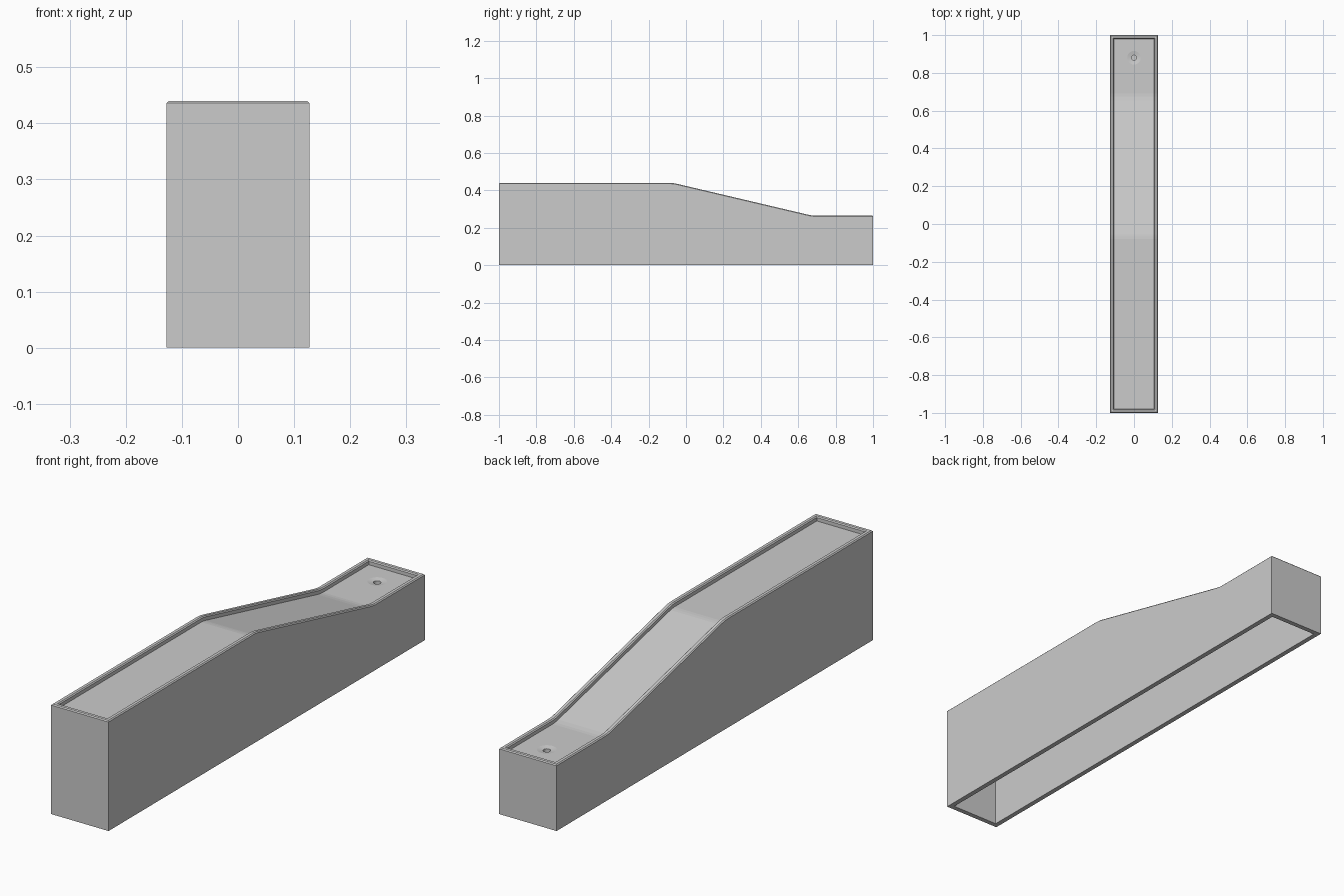
import bpy, bmesh, math

if "Cube" in bpy.data.objects:
    bpy.data.objects.remove(bpy.data.objects["Cube"])

HALF_W, WALL, BEVEL = 0.127, 0.02, 0.004
DEPTH, THICK = 0.018, 0.012
HOLE_Y, SEG = 0.88, 32
# side profile (y, z) with softened bends
PROFILE = [(-1, .44), (-.08, .44), (-.067, .4388), (-.055, .437),
           (.655, .2697), (.675, .2662), (.69, .265), (1, .265)]
N = len(PROFILE)


def ring(bm, inset, drop):
    """Loop round the plan; drop below the profile, or None for the ground."""
    pts = []
    for i, (y, z) in enumerate(PROFILE):
        y += inset if i == 0 else -inset if i == N - 1 else 0
        pts.append((y, 0 if drop is None else z - drop))
    x = HALF_W - inset
    return [bm.verts.new((x, y, z)) for y, z in pts] + \
           [bm.verts.new((-x, y, z)) for y, z in reversed(pts)]


def circle(bm, r, z):
    return [bm.verts.new((r * math.cos(2 * math.pi * k / SEG),
                          HOLE_Y + r * math.sin(2 * math.pi * k / SEG), z))
            for k in range(SEG)]


def bridge(bm, a, b, smooth=False):
    n = len(a)
    for k in range(n):
        j = (k + 1) % n
        bm.faces.new((a[k], a[j], b[j], b[k])).smooth = smooth


def panels(bm, loop, count):
    """Strips across the width between matching stations."""
    for i in range(count):
        bm.faces.new((loop[i], loop[i + 1], loop[2 * N - 2 - i], loop[2 * N - 1 - i]))


def make(name, bm):
    bmesh.ops.recalc_face_normals(bm, faces=bm.faces)
    me = bpy.data.meshes.new(name)
    bm.to_mesh(me)
    bm.free()
    bpy.context.collection.objects.link(bpy.data.objects.new(name, me))


bm = bmesh.new()

# hollow body: underside of floor, inner walls, outer walls, bevelled rim, recess
spec = [(WALL, DEPTH + THICK), (WALL, None), (0, None), (0, BEVEL), (BEVEL, 0),
        (WALL - BEVEL, 0), (WALL, BEVEL), (WALL, DEPTH)]
loops = [ring(bm, *s) for s in spec]
for a, b in zip(loops, loops[1:]):
    bridge(bm, a, b)

# hole: shallow dish and blind cup, open into the body below the floor
floor_z, under_z = PROFILE[-1][1] - DEPTH, PROFILE[-1][1] - DEPTH - THICK
dish = circle(bm, .036, floor_z)
lip = circle(bm, .014, floor_z - .004)
cup = circle(bm, .014, floor_z - .035)
outer_cup = circle(bm, .018, floor_z - .039)
outer_top = circle(bm, .018, under_z)
bridge(bm, dish, lip, True)
bridge(bm, lip, cup)
bm.faces.new(cup)
bm.faces.new(outer_cup)
bridge(bm, outer_cup, outer_top)

# floor strips, with the end panel filled round the hole
for loop, hole in ((loops[-1], dish), (loops[0], outer_top)):
    panels(bm, loop, N - 2)
    corners = [loop[N - 2], loop[N - 1], loop[N], loop[N + 1]]
    edges = []
    for vs in (corners, hole):
        for k in range(len(vs)):
            pair = (vs[k], vs[(k + 1) % len(vs)])
            edges.append(bm.edges.get(pair) or bm.edges.new(pair))
    bmesh.ops.triangle_fill(bm, edges=edges, use_beauty=True, normal=(0, 0, 1))

make("sloped_lane", bm)
